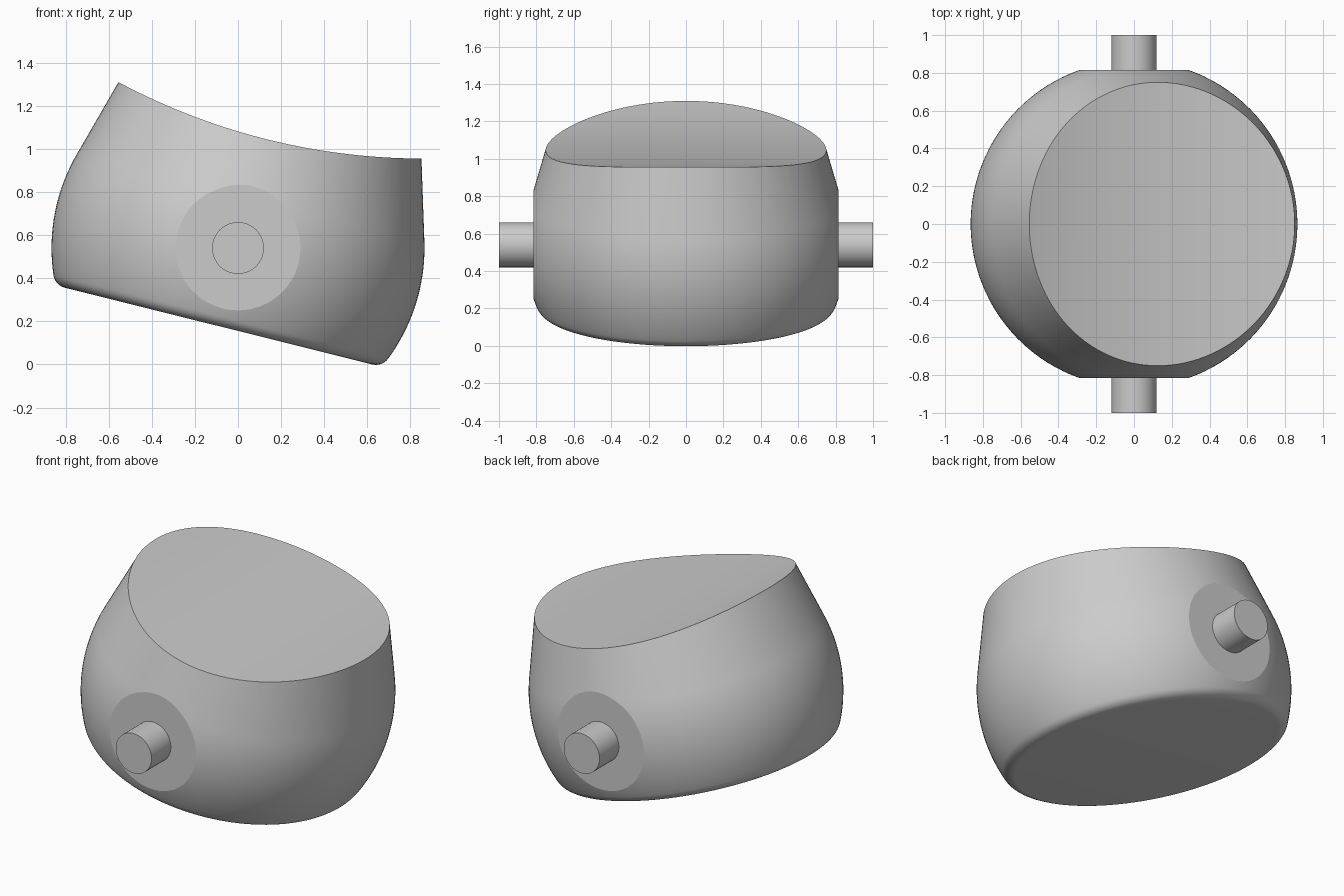
import bpy, bmesh
from math import sin, cos, radians, sqrt, atan2, pi
from mathutils import Matrix

if "Cube" in bpy.data.objects:
    bpy.data.objects.remove(bpy.data.objects["Cube"])

R, TILT, PIVOT_Z = 0.865, radians(14), 0.54


def make_object(name, bm):
    bmesh.ops.recalc_face_normals(bm, faces=bm.faces)
    me = bpy.data.meshes.new(name)
    bm.to_mesh(me)
    bm.free()
    ob = bpy.data.objects.new(name, me)
    bpy.context.collection.objects.link(ob)
    return ob


def y_cylinder(name, radius, length, loc, segments):
    bm = bmesh.new()
    m = Matrix.Translation(loc) @ Matrix.Rotation(pi / 2, 4, 'X')
    bmesh.ops.create_cone(bm, cap_ends=True, segments=segments, radius1=radius,
                          radius2=radius, depth=length, matrix=m)
    return make_object(name, bm)


def smooth(ob, angle):
    bpy.ops.object.select_all(action='DESELECT')
    ob.select_set(True)
    bpy.context.view_layer.objects.active = ob
    bpy.ops.object.shade_smooth_by_angle(angle=radians(angle))


# Body profile (radius, height): flat base, small fillet, ball side, conical top
f, base = 0.07, -0.373
v0 = base + f
u0 = sqrt((R - f) ** 2 - v0 ** 2)
a_low, a_high = atan2(v0, u0), radians(16)
profile = [(0, base)]
for i in range(9):
    a = -pi / 2 + (a_low + pi / 2) * i / 8
    profile.append((u0 + f * cos(a), v0 + f * sin(a)))
for i in range(1, 19):
    a = a_low + (a_high - a_low) * i / 18
    profile.append((R * cos(a), R * sin(a)))
top = 0.72
profile.append((R * cos(a_high) - (top - R * sin(a_high)) * 0.287, top))
profile.append((0, top))

# Spin around a leaning axis through the pivot
bm = bmesh.new()
vs = [bm.verts.new((r, 0, z)) for r, z in profile]
es = [bm.edges.new(p) for p in zip(vs, vs[1:])]
bmesh.ops.spin(bm, geom=vs + es, axis=(0, 0, 1), cent=(0, 0, 0),
               angle=2 * pi, steps=128, use_duplicate=False)
bmesh.ops.remove_doubles(bm, verts=bm.verts, dist=1e-5)
bmesh.ops.transform(bm, verts=bm.verts, matrix=Matrix.Translation((0, 0, PIVOT_Z))
                    @ Matrix.Rotation(TILT, 4, 'Y'))

# Flats on both sides
for s in (-1, 1):
    cut = bmesh.ops.bisect_plane(bm, geom=bm.verts[:] + bm.edges[:] + bm.faces[:],
                                 plane_co=(0, s * 0.815, 0), plane_no=(0, s, 0),
                                 clear_outer=True)
    rim = [e for e in cut['geom_cut'] if isinstance(e, bmesh.types.BMEdge)]
    bmesh.ops.contextual_create(bm, geom=rim)
body = make_object("body", bm)

# Hollow curved top
cutter = y_cylinder("top_cutter", 3.0, 3.0, (0.86, 0, 3.955), 384)
cutter.hide_render = True
mod = body.modifiers.new("top_cut", 'BOOLEAN')
mod.operation, mod.solver, mod.object = 'DIFFERENCE', 'EXACT', cutter
bpy.context.view_layer.objects.active = body
bpy.ops.object.modifier_apply(modifier=mod.name)
bpy.data.objects.remove(cutter)
smooth(body, 14)

# Pivot pins
for s, side in ((-1, "front"), (1, "back")):
    pin = y_cylinder(side + "_pin", 0.12, 0.2, (0, s * 0.9, PIVOT_Z), 64)
    smooth(pin, 30)
